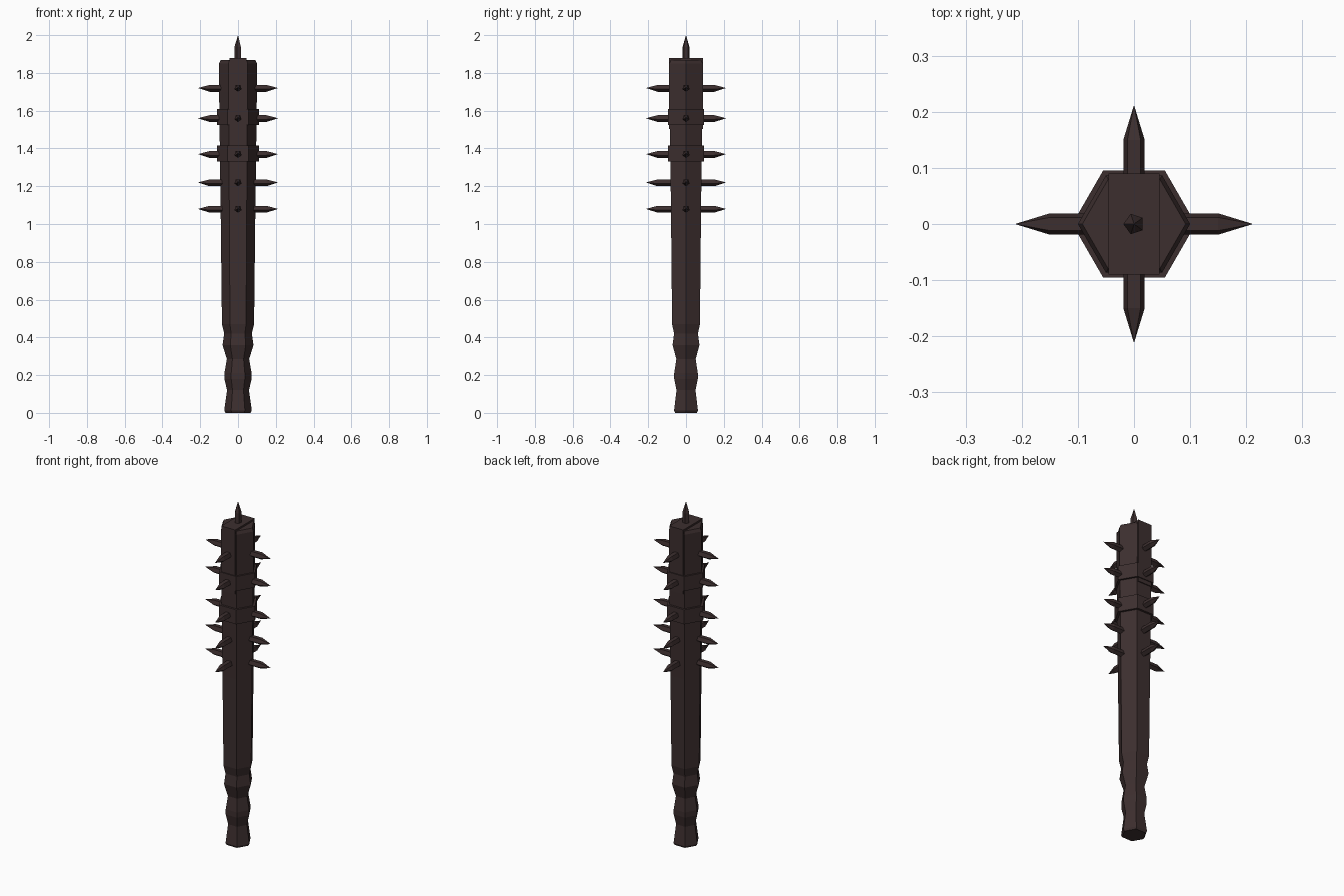
import bpy, bmesh, math
from mathutils import Matrix, Vector

if "Cube" in bpy.data.objects:
    bpy.data.objects.remove(bpy.data.objects["Cube"])

mat = bpy.data.materials.new("dark brown")
mat.diffuse_color = (0.046, 0.028, 0.028, 1)
mat.use_nodes = True
mat.node_tree.nodes["Principled BSDF"].inputs["Base Color"].default_value = mat.diffuse_color


def finish(name, bm):
    bmesh.ops.recalc_face_normals(bm, faces=bm.faces)
    me = bpy.data.meshes.new(name)
    bm.to_mesh(me)
    bm.free()
    me.materials.append(mat)
    ob = bpy.data.objects.new(name, me)
    bpy.context.collection.objects.link(ob)
    return ob


def loft(name, profile, sides, matrix=Matrix()):
    """Polygonal rings from (radius, height) pairs; radius 0 makes a point."""
    bm = bmesh.new()
    rings = []
    for r, z in profile:
        n = sides if r > 0 else 1
        rings.append([bm.verts.new(matrix @ Vector((
            r * math.cos(math.tau * i / sides), r * math.sin(math.tau * i / sides), z)))
            for i in range(n)])
    for a, b in zip(rings, rings[1:]):
        for i in range(sides):
            j = (i + 1) % sides
            bm.faces.new((a[i], a[j], b[0]) if len(b) == 1 else (a[i], a[j], b[j], b[i]))
    for ring in (rings[0], rings[-1]):
        if len(ring) > 2:
            bm.faces.new(ring)
    return finish(name, bm)


# Six-sided shaft with finger grooves in the grip
loft("shaft", [(0.066, 0), (0.073, 0.012), (0.058, 0.12), (0.072, 0.18), (0.072, 0.21),
               (0.059, 0.285), (0.082, 0.36), (0.073, 0.42), (0.085, 0.47), (0.091, 1.0),
               (0.1, 1.7), (0.1, 1.85), (0.092, 1.868)], 6)

# Centre slab set into the head
bm = bmesh.new()
bmesh.ops.create_cube(bm, size=1, matrix=Matrix.Translation((0, 0, 1.69)) @
                      Matrix.Diagonal((0.09, 0.18, 0.376, 1)))
finish("head_slab", bm)

# Two bands around the head
for n, z in enumerate((1.33, 1.525)):
    loft(f"band_{n + 1}", [(0.11, z), (0.11, z + 0.085)], 6)

# Rows of four spikes
for row, z in enumerate((1.08, 1.22, 1.37, 1.56, 1.72)):
    for k in range(4):
        m = (Matrix.Translation((0, 0, z)) @ Matrix.Rotation(k * math.pi / 2, 4, 'Z')
             @ Matrix.Rotation(math.pi / 2, 4, 'Y'))
        loft(f"spike_{row + 1}_{k + 1}", [(0.02, 0.06), (0.02, 0.15), (0, 0.212)], 5, m)

# Spike on the top
loft("top_spike", [(0.019, 1.84), (0.019, 1.937), (0, 2.0)], 5,
     Matrix.Rotation(math.pi, 4, 'Z'))
